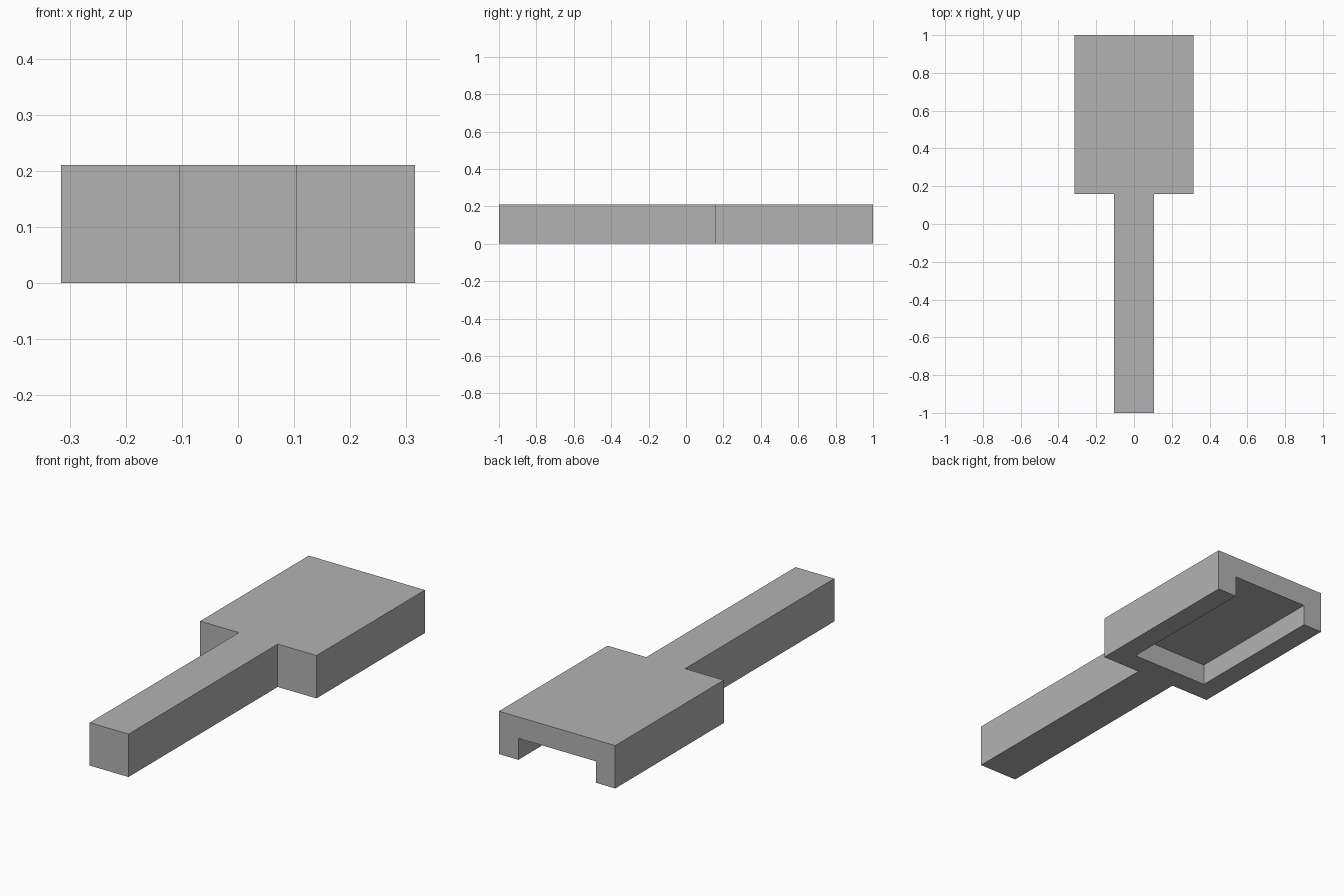
import bpy
import bmesh
from mathutils import Matrix, Vector

cube = bpy.data.objects.get("Cube")
if cube:
    bpy.data.objects.remove(cube, do_unlink=True)

U = 2 / 19            # modular unit: the length is 19 units
BACK = 1.0
HEAD_FRONT = BACK - 8 * U

grey = bpy.data.materials.new("plain grey")
grey.use_nodes = True
colour = (0.45, 0.45, 0.45, 1)
grey.diffuse_color = colour
grey.node_tree.nodes["Principled BSDF"].inputs["Base Color"].default_value = colour


def add_object(name, bm):
    bmesh.ops.recalc_face_normals(bm, faces=bm.faces[:])
    mesh = bpy.data.meshes.new(name)
    bm.to_mesh(mesh)
    bm.free()
    mesh.materials.append(grey)
    obj = bpy.data.objects.new(name, mesh)
    bpy.context.collection.objects.link(obj)
    return obj


# Paddle body: half outline mirrored, then extruded upward
half = [(U, -1), (U, HEAD_FRONT), (3 * U, HEAD_FRONT), (3 * U, BACK)]
outline = half + [(-x, y) for x, y in reversed(half)]
bm = bmesh.new()
base = bm.faces.new([bm.verts.new((x, y, 0)) for x, y in outline])
result = bmesh.ops.extrude_face_region(bm, geom=[base], use_keep_orig=True)
top = [v for v in result["geom"] if isinstance(v, bmesh.types.BMVert)]
bmesh.ops.translate(bm, verts=top, vec=(0, 0, 2 * U))
body = add_object("paddle_body", bm)

# Cutter for the recess under the head, open at the back
lo = Vector((-2 * U, HEAD_FRONT + U, -U))
hi = Vector((2 * U, BACK + U, U))
bm = bmesh.new()
bmesh.ops.create_cube(bm, size=1, matrix=Matrix.Translation((lo + hi) / 2)
                      @ Matrix.Diagonal((*(hi - lo), 1)))
cutter = add_object("recess_cutter", bm)
cutter.hide_render = True
cutter.hide_set(True)
cutter.display_type = 'WIRE'

cut = body.modifiers.new("recess", 'BOOLEAN')
cut.operation = 'DIFFERENCE'
cut.solver = 'EXACT'
cut.object = cutter

# Bake the cut and remove the helper
bpy.context.view_layer.objects.active = body
body.select_set(True)
bpy.ops.object.modifier_apply(modifier=cut.name)
bpy.data.objects.remove(cutter, do_unlink=True)
